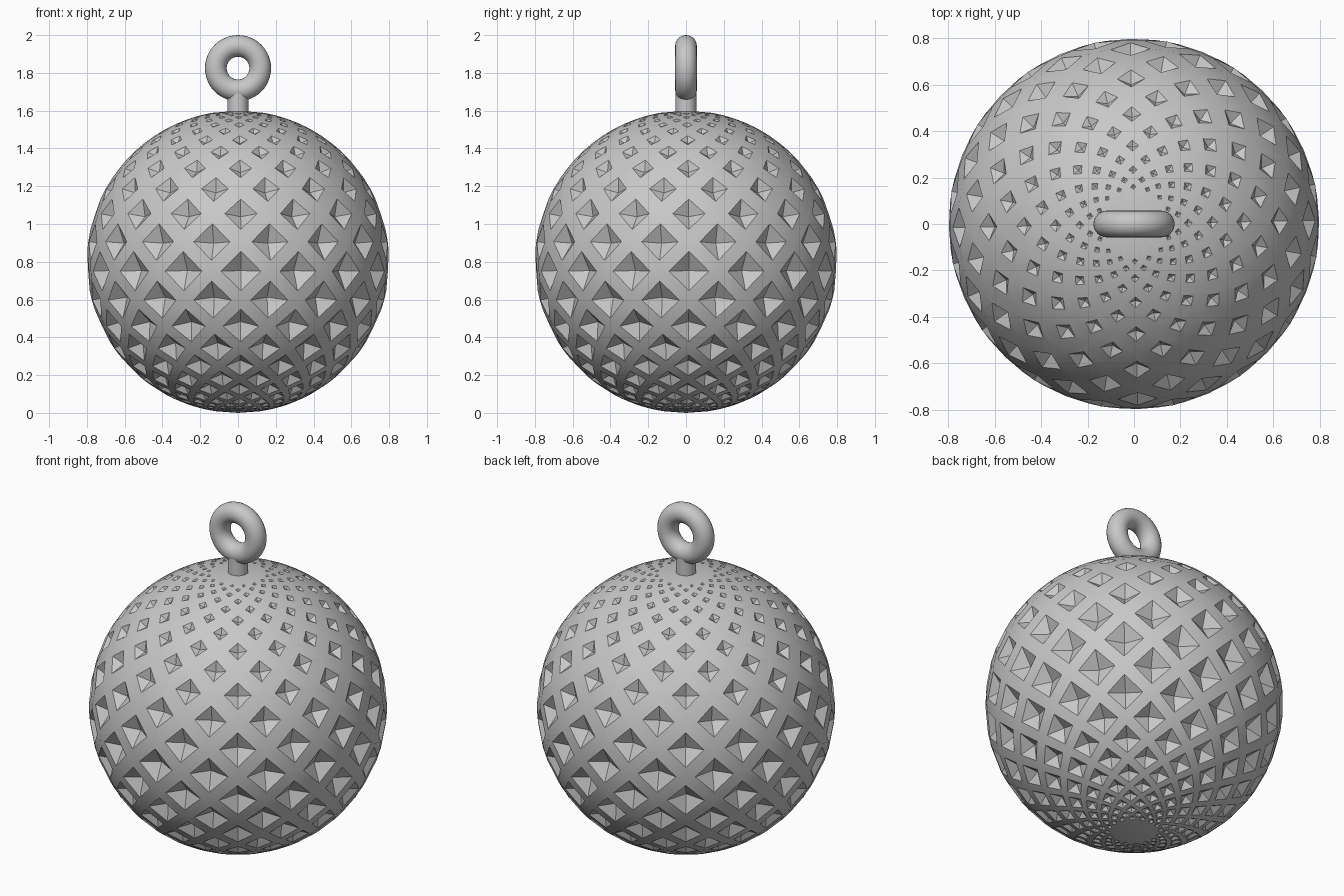
import bpy, bmesh, math
from mathutils import Vector

if "Cube" in bpy.data.objects:
    bpy.data.objects.remove(bpy.data.objects["Cube"])

R = 0.8            # ball radius
N = 16             # pits per row
ROWS = 12          # pit rows on each side of the middle row
STEP = math.pi / N # half a lattice period

grey = bpy.data.materials.new("plain grey")
grey.use_nodes = True
grey.diffuse_color = (0.58, 0.58, 0.58, 1)
grey.node_tree.nodes["Principled BSDF"].inputs["Base Color"].default_value = grey.diffuse_color


def on_ball(i, j, radius=R):
    """Point at lattice column i and row j; rows tighten towards the poles."""
    angle = i * STEP - math.pi / 2 + 0.02
    rise = j * STEP - 0.063
    r = radius / math.cosh(rise)
    return Vector((r * math.cos(angle), r * math.sin(angle), R + radius * math.tanh(rise)))


def finish(obj, name):
    obj.name = name
    obj.data.materials.append(grey)
    bpy.ops.object.select_all(action='DESELECT')
    obj.select_set(True)
    bpy.context.view_layer.objects.active = obj
    bpy.ops.object.shade_smooth_by_angle(angle=math.radians(30))


# Ball: staggered diamond cells, each with a sunken pyramid
bm = bmesh.new()
corners = {}


def corner(i, j):
    key = (i % (2 * N), j)
    if key not in corners:
        corners[key] = bm.verts.new(on_ball(*key))
    return corners[key]


sides = [(1, 0), (0, 1), (-1, 0), (0, -1)]
for j in range(-ROWS, ROWS + 1):
    for i in range(j % 2, 2 * N, 2):
        height = on_ball(i, j).z - R
        size = 0.67 - 0.38 * max(0, height)
        outer = [corner(i + a, j + b) for a, b in sides]
        inner = [bm.verts.new(on_ball(i + a * size, j + b * size)) for a, b in sides]
        width = (inner[0].co - inner[2].co).length
        apex = bm.verts.new(on_ball(i, j, R - 0.3 * width))
        for k in range(4):
            m = (k + 1) % 4
            bm.faces.new((outer[k], outer[m], inner[m], inner[k]))
            bm.faces.new((inner[k], inner[m], apex))

# Closed caps at both poles
for end, z in ((ROWS, 2 * R), (-ROWS, 0)):
    pole = bm.verts.new((0, 0, z))
    tip = end + (1 if end > 0 else -1)
    loop = [corner(i, tip if i % 2 == end % 2 else end) for i in range(2 * N)]
    for k, v in enumerate(loop):
        bm.faces.new((v, loop[(k + 1) % len(loop)], pole))
bmesh.ops.recalc_face_normals(bm, faces=bm.faces)
mesh = bpy.data.meshes.new("pitted_ball")
bm.to_mesh(mesh)
bm.free()
ball = bpy.data.objects.new("pitted_ball", mesh)
bpy.context.collection.objects.link(ball)
finish(ball, "pitted_ball")

# Stem and hanging ring
bpy.ops.mesh.primitive_cylinder_add(vertices=32, radius=0.055, depth=0.13, location=(0, 0, 1.635))
finish(bpy.context.object, "stem")
bpy.ops.mesh.primitive_torus_add(major_segments=48, minor_segments=24, major_radius=0.1175,
                                 minor_radius=0.0575, location=(0, 0, 1.825),
                                 rotation=(math.pi / 2, 0, 0))
finish(bpy.context.object, "hanging_ring")
